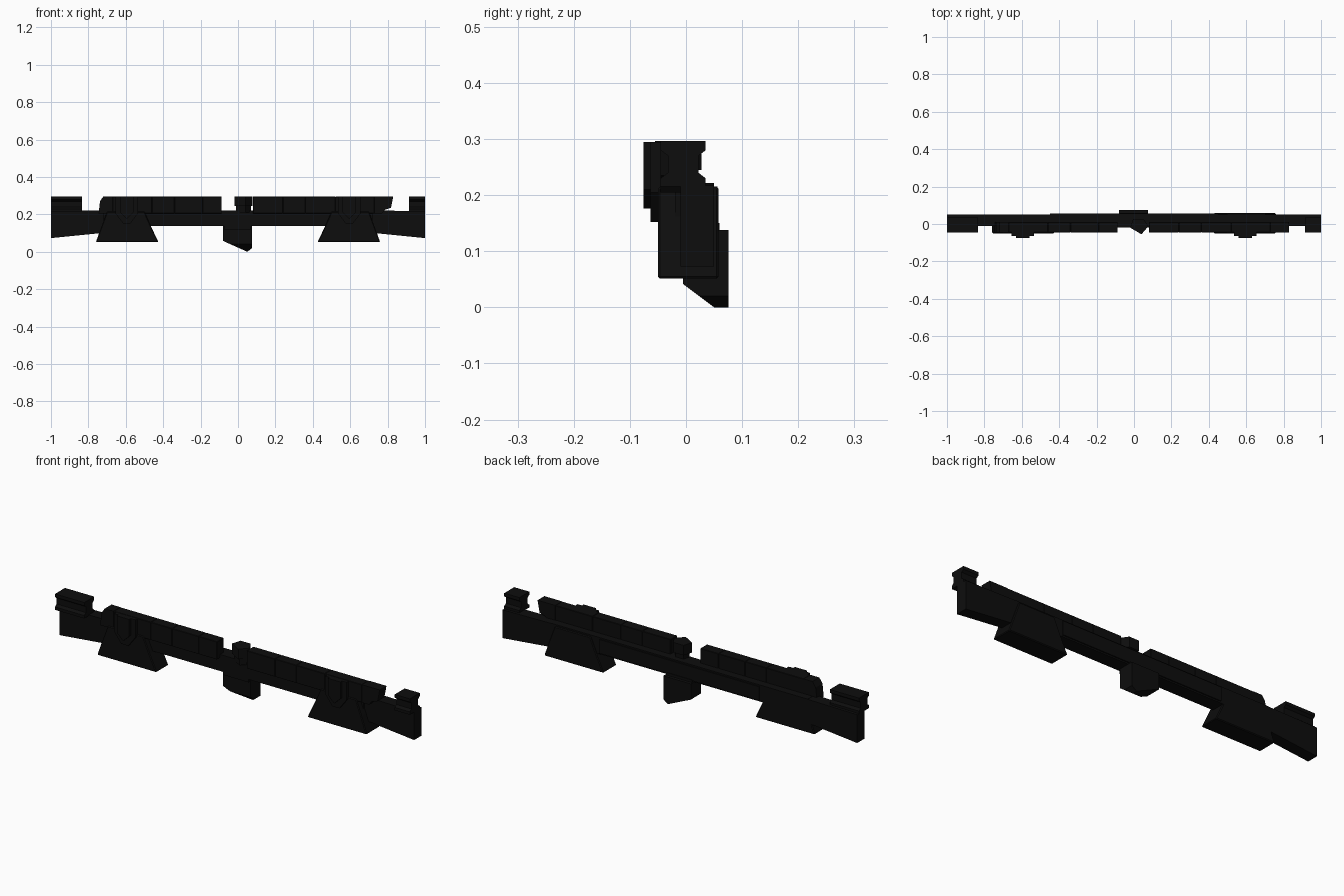
import bpy
import bmesh
from mathutils import Vector

cube = bpy.data.objects.get("Cube")
if cube:
    bpy.data.objects.remove(cube, do_unlink=True)

black = bpy.data.materials.new("matte black")
black.use_nodes = True
COLOUR = (0.004, 0.004, 0.004, 1)
black.diffuse_color = COLOUR
black.node_tree.nodes["Principled BSDF"].inputs["Base Color"].default_value = COLOUR


def prism(name, outline, axis, low, high, bevel=0.0):
    """Extrude a 2D outline along x, y or z from low to high."""
    place = {"x": lambda a, b, t: (t, a, b),
             "y": lambda a, b, t: (a, t, b),
             "z": lambda a, b, t: (a, b, t)}[axis]
    bm = bmesh.new()
    face = bm.faces.new([bm.verts.new(place(a, b, low)) for a, b in outline])
    ext = bmesh.ops.extrude_face_region(bm, geom=[face])
    shift = Vector(place(0, 0, high - low))
    verts = [g for g in ext["geom"] if isinstance(g, bmesh.types.BMVert)]
    bmesh.ops.translate(bm, verts=verts, vec=shift)
    bmesh.ops.recalc_face_normals(bm, faces=bm.faces)
    mesh = bpy.data.meshes.new(name)
    bm.to_mesh(mesh)
    bm.free()
    mesh.materials.append(black)
    obj = bpy.data.objects.new(name, mesh)
    bpy.context.collection.objects.link(obj)
    if bevel:
        mod = obj.modifiers.new("edge bevel", "BEVEL")
        mod.width = bevel
        mod.segments = 1
    return obj


def box(name, x0, x1, y0, y1, z0, z1, bevel=0.0):
    return prism(name, [(x0, z0), (x1, z0), (x1, z1), (x0, z1)], "y", y0, y1, bevel)


# Main beam with a rear cover strip
box("centre_beam", -0.72, 0.72, -0.02, 0.05, 0.138, 0.222)
box("rear_cover", -0.45, 0.45, 0.04, 0.056, 0.145, 0.215)

# Flared arms, bulges and lower housings on both sides
for side, s in (("right", -1), ("left", 1)):
    prism(side + "_arm", [(s * 0.65, 0.108), (s, 0.073), (s, 0.217), (s * 0.65, 0.222)],
          "y", -0.01, 0.05)
    prism(side + "_housing", [(s * 0.425, 0.051), (s * 0.76, 0.051), (s * 0.73, 0.135),
                              (s * 0.70, 0.215), (s * 0.50, 0.215), (s * 0.465, 0.135)],
          "y", -0.05, 0.05 if s < 0 else 0.058, 0.004)
    c = s * 0.595
    prism(side + "_bulge", [(c - 0.06, 0.295), (c - 0.06, 0.205), (c - 0.02, 0.152),
                            (c + 0.02, 0.152), (c + 0.06, 0.205), (c + 0.06, 0.295)],
          "y", -0.063, 0.0)
    prism(side + "_bulge_face", [(c - 0.035, 0.295), (c - 0.035, 0.21), (c, 0.176),
                                 (c + 0.035, 0.21), (c + 0.035, 0.295)],
          "y", -0.076, -0.05)

# Segmented upper rows
for side, cuts in (("right", (-0.67, -0.46, -0.34, -0.19, -0.087)),
                   ("left", (0.08, 0.24, 0.36, 0.52, 0.73))):
    for i, (a, b) in enumerate(zip(cuts, cuts[1:])):
        box(f"{side}_row_segment_{i + 1}", a, b, -0.045, 0.01, 0.205, 0.296, 0.002)
prism("right_row_end", [(-0.67, 0.205), (-0.745, 0.205), (-0.738, 0.27),
                        (-0.72, 0.296), (-0.67, 0.296)], "y", -0.045, 0.01)
prism("left_row_end", [(0.73, 0.205), (0.77, 0.205), (0.785, 0.225), (0.818, 0.235),
                       (0.83, 0.296), (0.73, 0.296)], "y", -0.045, 0.01)

# Waisted end blocks
waisted = [(-0.045, 0.215), (0.035, 0.215), (0.035, 0.23), (0.022, 0.24), (0.022, 0.27),
           (0.035, 0.28), (0.035, 0.296), (-0.045, 0.296), (-0.045, 0.28),
           (-0.032, 0.27), (-0.032, 0.24), (-0.045, 0.23)]
prism("right_end_block", waisted, "x", -1.0, -0.835)
prism("left_end_block", waisted, "x", 0.915, 1.0)

# Pointed centre post with a slimmer neck
prism("centre_post_neck", [(-0.01, -0.015), (0.04, -0.045), (0.07, -0.012),
                           (0.045, 0.02), (0.0, 0.02)], "z", 0.21, 0.28)
prism("centre_post_cap", [(-0.02, -0.02), (0.04, -0.055), (0.077, -0.012),
                          (0.05, 0.028), (-0.005, 0.028)], "z", 0.245, 0.296)

# Lower centre block, its underside sloping down to the back and left
foot = prism("centre_foot", [(-0.08, 0.138), (0.075, 0.138), (0.075, 0.02),
                             (0.05, 0.0), (-0.08, 0.058)], "y", -0.005, 0.076)
bm = bmesh.new()
bm.from_mesh(foot.data)
cut = bmesh.ops.bisect_plane(bm, geom=bm.verts[:] + bm.edges[:] + bm.faces[:],
                             plane_co=(0, 0.05, 0), plane_no=(0, -0.6, -0.8),
                             clear_outer=True)
edges = [g for g in cut["geom_cut"] if isinstance(g, bmesh.types.BMEdge)]
bmesh.ops.contextual_create(bm, geom=edges)
bmesh.ops.recalc_face_normals(bm, faces=bm.faces)
bm.to_mesh(foot.data)
bm.free()
box("foot_mount", -0.075, 0.07, -0.015, 0.06, 0.12, 0.15)
